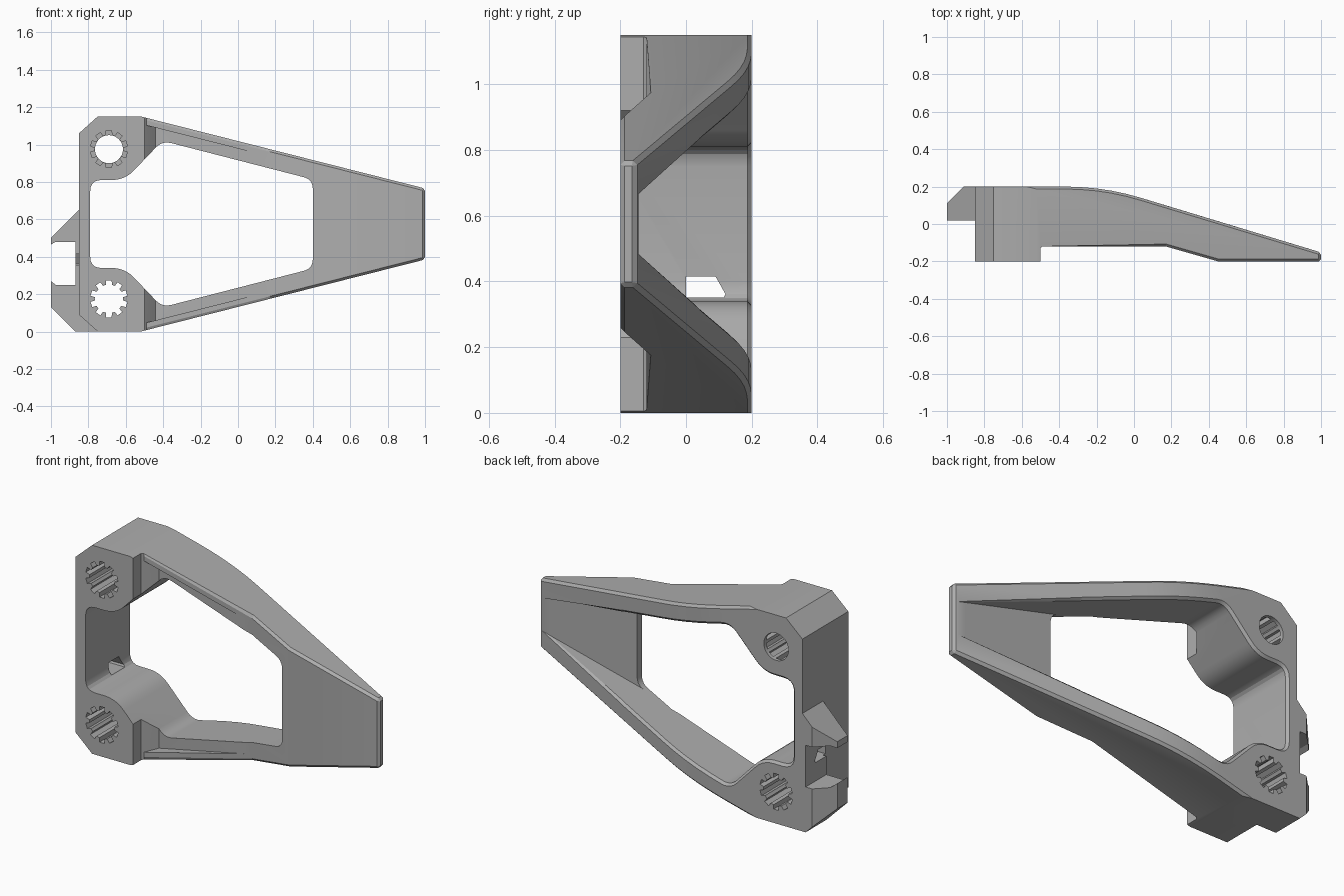
import bpy, bmesh, math
from mathutils import Vector

if "Cube" in bpy.data.objects:
    bpy.data.objects.remove(bpy.data.objects["Cube"], do_unlink=True)

grey = bpy.data.materials.new("mid_grey")
grey.use_nodes = True
grey.diffuse_color = (0.42, 0.42, 0.42, 1)
grey.node_tree.nodes["Principled BSDF"].inputs["Base Color"].default_value = (0.42, 0.42, 0.42, 1)

HEIGHT = 1.15
MID = HEIGHT / 2
SLOPE = -0.2533


def prism(name, points, axis, lo, hi):
    """Extrude a flat outline along one axis."""
    place = {"x": lambda a, b, h: (h, a, b),
             "y": lambda a, b, h: (a, h, b),
             "z": lambda a, b, h: (a, b, h)}[axis]
    bm = bmesh.new()
    face = bm.faces.new([bm.verts.new(place(a, b, lo)) for a, b in points])
    ext = bmesh.ops.extrude_face_region(bm, geom=[face])
    move = Vector(place(0, 0, hi - lo))
    bmesh.ops.translate(bm, vec=move, verts=[v for v in ext["geom"] if isinstance(v, bmesh.types.BMVert)])
    bmesh.ops.recalc_face_normals(bm, faces=bm.faces)
    mesh = bpy.data.meshes.new(name)
    bm.to_mesh(mesh)
    bm.free()
    mesh.materials.append(grey)
    obj = bpy.data.objects.new(name, mesh)
    bpy.context.collection.objects.link(obj)
    return obj


def combine(target, tool, operation):
    """Apply a boolean and discard the tool object."""
    mod = target.modifiers.new("combine", "BOOLEAN")
    mod.operation, mod.object, mod.solver = operation, tool, "EXACT"
    bpy.context.view_layer.objects.active = target
    bpy.ops.object.modifier_apply(modifier=mod.name)
    bpy.data.objects.remove(tool, do_unlink=True)


def mirrored(half):
    return half + [(x, HEIGHT - z) for x, z in reversed(half)]


def rounded(corners, steps=5):
    """Round each (x, z, radius) corner with a short curve."""
    out = []
    for i, (x, z, r) in enumerate(corners):
        p = Vector((x, z))
        a, b = (Vector(corners[j % len(corners)][:2]) for j in (i - 1, i + 1))
        start, end = p + (a - p).normalized() * r, p + (b - p).normalized() * r
        for k in range(steps + 1):
            t = k / steps
            out.append(tuple(start * (1 - t) ** 2 + p * 2 * t * (1 - t) + end * t * t))
    return out


# Depth profile: thick clamp block, arms curving down to a thin tip
back = [(-1.2, 0.2), (-0.36, 0.2), (-0.28, 0.197), (-0.2, 0.19), (-0.12, 0.178),
        (-0.04, 0.161), (0.04, 0.139), (0.12, 0.115), (1, -0.152)]
front = [(1, -0.2), (0.45, -0.2), (0.17, -0.12), (-0.49, -0.12), (-0.5, -0.13),
         (-0.5, -0.2), (-1.2, -0.2)]
frame = prism("bracket_frame", back + front, "z", -0.3, 1.5)

# Front outline: clipped block corners and tapering sides
outline = mirrored([(-0.85, 1.06), (-0.75, HEIGHT), (-0.52, HEIGHT), (1.2, HEIGHT + SLOPE * 1.72)])
combine(frame, prism("outline", outline, "y", -0.5, 0.5), "INTERSECT")

# Central window
half = [(-0.79, 0.81, 0.06), (-0.605, 0.81, 0.07), (-0.405, 1.02, 0.05), (0.4, 0.813, 0.05)]
corners = half + [(x, HEIGHT - z, r) for x, z, r in reversed(half)]
combine(frame, prism("window", rounded(corners), "y", -0.5, 0.5), "DIFFERENCE")

# Pocket between the arms behind the tip plate
pocket = mirrored([(0.3, 0.837), (1.1, 0.635)])
combine(frame, prism("pocket", pocket, "y", -0.145, 0.5), "DIFFERENCE")

# Tapered relief on the front of each arm
relief = [(-0.499, -0.3), (-0.499, -0.13), (-0.44, -0.06), (0.13, -0.121), (0.13, -0.3)]
for side in (1, -1):
    cutter = prism("relief", relief, "z", 0, 0.2)
    for v in cutter.data.vertices:
        edge = HEIGHT - 0.04 + SLOPE * (v.co.x + 0.52) - MID
        v.co.z = MID + side * (edge - v.co.z)
    if side > 0:
        cutter.data.flip_normals()
    combine(frame, cutter, "DIFFERENCE")


# Chamfer the back rim, the outer arm edges and the tip
def back_y(x):
    for (x0, y0), (x1, y1) in zip(back, back[1:]):
        if x0 <= x <= x1:
            return y0 + (y1 - y0) * (x - x0) / (x1 - x0)
    return -9


def is_back(f):
    c = f.calc_center_median()
    return f.normal.y > 0.9 and abs(c.y - back_y(c.x)) < 0.006


def wants_chamfer(e):
    if len(e.link_faces) != 2 or e.calc_face_angle(0) < 0.5:
        return False
    c = (e.verts[0].co + e.verts[1].co) / 2
    if any(f.normal.x > 0.99 and f.calc_center_median().x > 0.99 for f in e.link_faces):
        return True
    if sum(is_back(f) for f in e.link_faces) == 1:
        return c.x > -0.795 and not (c.x < -0.5 and abs(c.z - MID) > 0.5)
    slanted = any(abs(f.normal.z) > 0.9 and f.normal.x > 0.2 and
                  abs(abs(c.z - MID) - (MID + SLOPE * (c.x + 0.52))) < 0.005 for f in e.link_faces)
    along = abs(e.verts[0].co.x - e.verts[1].co.x) > 0.05
    return slanted and along and min(v.co.x for v in e.verts) > -0.495


bm = bmesh.new()
bm.from_mesh(frame.data)
bmesh.ops.remove_doubles(bm, verts=bm.verts, dist=0.0005)
bmesh.ops.dissolve_limit(bm, angle_limit=0.01, verts=bm.verts, edges=bm.edges)
bm.normal_update()
bmesh.ops.bevel(bm, geom=[e for e in bm.edges if wants_chamfer(e)], offset=0.013,
                offset_type="OFFSET", segments=1, affect="EDGES", clamp_overlap=False)
bm.to_mesh(frame.data)
bm.free()

# Side lug with a notch and a chamfered back corner
lug_outline = [(-0.72, 0), (-0.87, 0), (-1, 0.13), (-1, 0.27), (-0.975, 0.25), (-0.87, 0.25),
               (-0.87, 0.48), (-0.975, 0.48), (-1, 0.465), (-1, 0.5), (-0.85, 0.65),
               (-0.81, 0.65), (-0.81, 0.09)]
lug = prism("side_lug", lug_outline, "y", 0.02, 0.2)
combine(lug, prism("lug_chamfer", [(-1.1, 0.01), (-0.81, 0.3), (-1.1, 0.3)], "z", -0.2, 1), "DIFFERENCE")
combine(frame, lug, "UNION")

# Small port through the side wall into the notch
port = [(0, 0.352), (0.115, 0.352), (0.12, 0.362), (0.09, 0.415), (0, 0.415)]
combine(frame, prism("port", port, "x", -0.95, -0.7), "DIFFERENCE")


# Splined sockets: upper one ends in a round bore, lower one goes through
def splined(z, teeth=10, inner=0.076, outer=0.1):
    points = []
    for i in range(teeth):
        mid = math.pi / 2 + i * math.tau / teeth
        for offset, r in ((-0.2, inner), (-0.15, outer), (0.15, outer), (0.2, inner), (0.314, inner)):
            points.append((-0.69 + r * math.cos(mid + offset), z + r * math.sin(mid + offset)))
    return points


combine(frame, prism("lower_socket", splined(0.175), "y", -0.4, 0.4), "DIFFERENCE")
combine(frame, prism("upper_socket", splined(0.975), "y", -0.4, 0.18), "DIFFERENCE")
bore = [(-0.69 + 0.075 * math.cos(i * math.tau / 40), 0.975 + 0.075 * math.sin(i * math.tau / 40))
        for i in range(40)]
combine(frame, prism("upper_bore", bore, "y", -0.1, 0.4), "DIFFERENCE")

# Soft shading on the curved back, crisp edges elsewhere
bpy.ops.object.select_all(action="DESELECT")
frame.select_set(True)
bpy.context.view_layer.objects.active = frame
bpy.ops.object.shade_smooth_by_angle(angle=math.radians(20))
